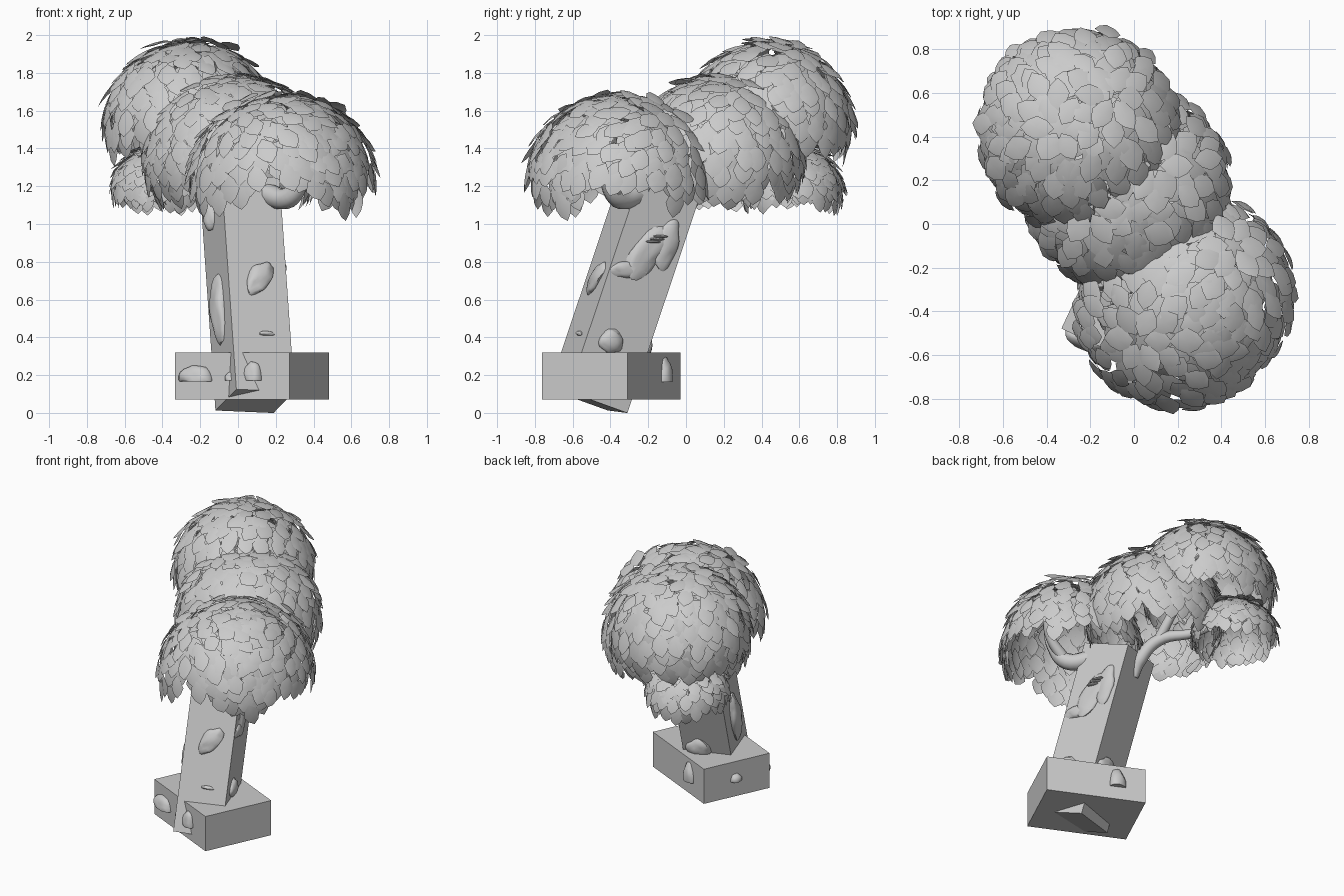
import bpy, bmesh, math, random
from mathutils import Vector, Matrix, noise

if "Cube" in bpy.data.objects:
    bpy.data.objects.remove(bpy.data.objects["Cube"])

random.seed(4)
Z = Vector((0, 0, 1))


def finish(name, bm, angle=None):
    me = bpy.data.meshes.new(name)
    bm.normal_update()
    bm.to_mesh(me)
    bm.free()
    ob = bpy.data.objects.new(name, me)
    bpy.context.collection.objects.link(ob)
    if angle:
        bpy.ops.object.select_all(action='DESELECT')
        ob.select_set(True)
        bpy.context.view_layer.objects.active = ob
        bpy.ops.object.shade_smooth_by_angle(angle=math.radians(angle))
    return ob


def box(name, size, matrix):
    bm = bmesh.new()
    bmesh.ops.create_cube(bm, size=1, matrix=matrix @ Matrix.Diagonal((*size, 1)))
    return finish(name, bm)


def blob(name, matrix, loc, size, roll=(0, 0, 0), flat=False, rough=0.25):
    """Lumpy rounded stone; flat=True gives it a level underside."""
    bm = bmesh.new()
    bmesh.ops.create_icosphere(bm, subdivisions=3, radius=0.5)
    seed = Vector(loc) * 7
    for v in bm.verts:
        v.co *= 1 + rough * noise.noise(v.co * 3 + seed)
        if flat:
            v.co.z = max(v.co.z, -0.05)
    rot = Matrix.Rotation(roll[0], 4, 'X') @ Matrix.Rotation(roll[1], 4, 'Y') @ Matrix.Rotation(roll[2], 4, 'Z')
    bm.transform(matrix @ Matrix.Translation(loc) @ rot @ Matrix.Diagonal((*size, 1)))
    return finish(name, bm, 50)


def branch(name, pts):
    """Tapering tube through (x, y, z, radius) points."""
    cu = bpy.data.curves.new(name, 'CURVE')
    cu.dimensions = '3D'
    cu.bevel_depth, cu.bevel_resolution, cu.resolution_u = 1, 3, 6
    cu.use_fill_caps = True
    sp = cu.splines.new('BEZIER')
    sp.bezier_points.add(len(pts) - 1)
    for bp, p in zip(sp.bezier_points, pts):
        bp.co, bp.radius = p[:3], p[3]
        bp.handle_left_type = bp.handle_right_type = 'AUTO'
    ob = bpy.data.objects.new(name, cu)
    bpy.context.collection.objects.link(ob)
    bpy.ops.object.select_all(action='DESELECT')
    ob.select_set(True)
    bpy.context.view_layer.objects.active = ob
    bpy.ops.object.convert(target='MESH')
    bpy.ops.object.shade_smooth_by_angle(angle=math.radians(50))


PROFILE = [(0.22, 0.33), (0.52, 0.5), (0.8, 0.32)]  # along, half width


def leaf(bm, pos, n, t, length, width):
    """One cupped pointed leaf at pos, growing along t, facing n."""
    s = t.cross(n)

    def pt(u, v):
        lift = -0.22 * u * u * length - 0.45 * v * v * width
        return bm.verts.new(pos + t * u * length + s * v * width + n * lift)
    base, tip = pt(0, 0), pt(1, 0)
    rows = [(pt(u, -h), pt(u, 0), pt(u, h)) for u, h in PROFILE]
    faces = [(base, rows[0][1], rows[0][0]), (base, rows[0][2], rows[0][1]),
             (tip, rows[-1][0], rows[-1][1]), (tip, rows[-1][1], rows[-1][2])]
    for a, b in zip(rows, rows[1:]):
        faces += [(a[0], a[1], b[1], b[0]), (a[1], a[2], b[2], b[1])]
    for f in faces:
        bm.faces.new(f)


def crown(name, c, r, rz, rim, crests, size, wave=0.0):
    """Leafy dome of overlapping lobes, each shingled with leaf rows around its crest."""
    bm = bmesh.new()
    for crest in crests:
        lobe = Vector(c) + Vector((crest[0], crest[1], 0)) * 0.08
        rot = Z.rotation_difference(Vector((crest[0], crest[1], 1)).normalized())
        rows = int(1.9 * r / (size * 0.45))
        for i in range(rows):
            phi = 0.05 + i * size * 0.45 / r
            count = max(6, int(2 * math.pi * r * math.sin(phi) / (size * 0.68)))
            for j in range(count):
                a = 2 * math.pi * (j + 0.5 * (i % 2)) / count + random.uniform(-.06, .06)
                u = rot @ Vector((math.sin(phi) * math.cos(a), math.sin(phi) * math.sin(a), math.cos(phi)))
                d = rot @ Vector((math.cos(phi) * math.cos(a), math.cos(phi) * math.sin(a), -math.sin(phi)))
                grow = random.uniform(.96, 1.015) + (0.03 if i == 0 else 0)
                pos = lobe + Vector((u.x * r, u.y * r, u.z * rz)) * grow
                edge = rim + wave * math.cos(4 * math.atan2(u.y, u.x))
                if pos.z < edge + random.uniform(-.05, .06):
                    continue
                n = Vector((u.x / r, u.y / r, u.z / rz)).normalized()
                t = d - Z * 0.7 * (1 - max(u.z, 0)) * min(1, phi)
                t = (t - n * t.dot(n)).normalized()
                tilt = Matrix.Rotation(random.uniform(.05, .3), 3, t.cross(n))
                leaf(bm, pos, tilt @ n, tilt @ t, size * random.uniform(.95, 1.2), size * random.uniform(.75, .95))
    finish(name, bm, 60)


# Planter block
base_m = Matrix.Translation((0.075, -0.395, 0.195)) @ Matrix.Rotation(math.radians(-25), 4, 'Z')
box("planter_block", (0.668, 0.497, 0.25), base_m)

# Leaning square trunk
az = Vector((-0.07, 0.335, 1)).normalized()
ax = Vector((0.31, 0.11, 0))
ax = (ax - az * ax.dot(az)).normalized()
ay = az.cross(ax)
trunk_m = Matrix((ax, ay, az)).transposed().to_4x4()
trunk_m.translation = (0.05, -0.328, 0.63)
W, D = 0.325, 0.35
box("trunk", (W, D, 1.2), trunk_m)

# Bark lumps on the trunk faces: location, size, roll
for i, (loc, size, roll) in enumerate([
        ((0.01, -D / 2, 0.03), (0.12, 0.06, 0.21), (0, 0.6, 0)),
        ((0.03, -D / 2, -0.28), (0.09, 0.03, 0.025), (0, 0, 0)),
        ((-W / 2, 0.0, -0.1), (0.09, 0.16, 0.37), (0, 0, 0)),
        ((-W / 2, 0.03, 0.46), (0.09, 0.10, 0.22), (0, 0, 0)),
        ((W / 2, -0.01, 0.23), (0.05, 0.15, 0.36), (-0.35, 0, 0)),
        ((W / 2, 0.08, 0.31), (0.05, 0.13, 0.28), (0, 0, 0)),
        ((W / 2, -0.07, 0.12), (0.04, 0.2, 0.09), (0.3, 0, 0)),
        ((W / 2, -0.04, -0.27), (0.06, 0.14, 0.13), (0, 0, 0)),
        ((0.05, D / 2, -0.24), (0.17, 0.09, 0.15), (0, 0, 0))]):
    blob(f"bark_lump_{i}", trunk_m, loc, size, roll)

# Small shelf fungi on the right side
for i in range(3):
    blob(f"shelf_fungus_{i}", trunk_m, (W / 2 + 0.025, 0.015 * i, 0.30 + 0.02 * i),
         (0.05, 0.08, 0.015), (0.3, 0, 0), rough=0.1)

# Stones set into the planter sides: world location, size
for i, (loc, size) in enumerate([
        ((-0.22, -0.53, 0.175), (0.20, 0.10, 0.15)),
        ((-0.04, -0.615, 0.175), (0.06, 0.05, 0.08)),
        ((0.08, -0.67, 0.18), (0.11, 0.08, 0.18)),
        ((0.05, -0.11, 0.175), (0.11, 0.07, 0.24)),
        ((-0.22, -0.25, 0.185), (0.09, 0.07, 0.10))]):
    turn = -25 if loc[1] < -0.5 or loc[0] > 0 else 65
    blob(f"planter_stone_{i}", Matrix.Translation(loc) @ Matrix.Rotation(math.radians(turn), 4, 'Z'),
         (0, 0, 0), size, flat=True, rough=0.15)

# Branches
branch("front_branch", [(0.14, -0.24, 1.16, .06), (0.27, -0.36, 1.14, .055),
                        (0.34, -0.42, 1.25, .04), (0.36, -0.46, 1.42, .025)])
branch("front_twig", [(0.28, -0.37, 1.15, .04), (0.42, -0.36, 1.28, .03), (0.5, -0.3, 1.4, .02)])
branch("back_branch", [(-0.04, -0.05, 1.0, .03), (-0.04, 0.01, 1.1, .045), (-0.1, 0.13, 1.22, .04),
                       (-0.24, 0.33, 1.24, .03), (-0.39, 0.54, 1.33, .02)])
branch("upper_branch", [(-0.1, 0.12, 1.21, .035), (-0.12, 0.25, 1.38, .03), (-0.25, 0.42, 1.75, .02)])

# Leaf crowns: centre, radius, height, rim level, crest directions, leaf size, rim wave
crown("front_crown", (0.235, -0.365, 1.22), 0.455, 0.465, 1.225, [(-0.45, -0.35), (0.5, 0.6)], 0.135, 0.04)
crown("rear_crown", (-0.265, 0.42, 1.53), 0.435, 0.435, 1.48, [(-0.15, 0.03), (0.35, 0.35)], 0.135)
crown("middle_crown", (-0.03, 0.165, 1.36), 0.445, 0.425, 1.22, [(0.25, 0.2), (-0.35, -0.2)], 0.135)
crown("small_crown", (-0.39, 0.55, 1.19), 0.26, 0.23, 1.17, [(0.1, -0.1), (-0.2, 0.2)], 0.1)
